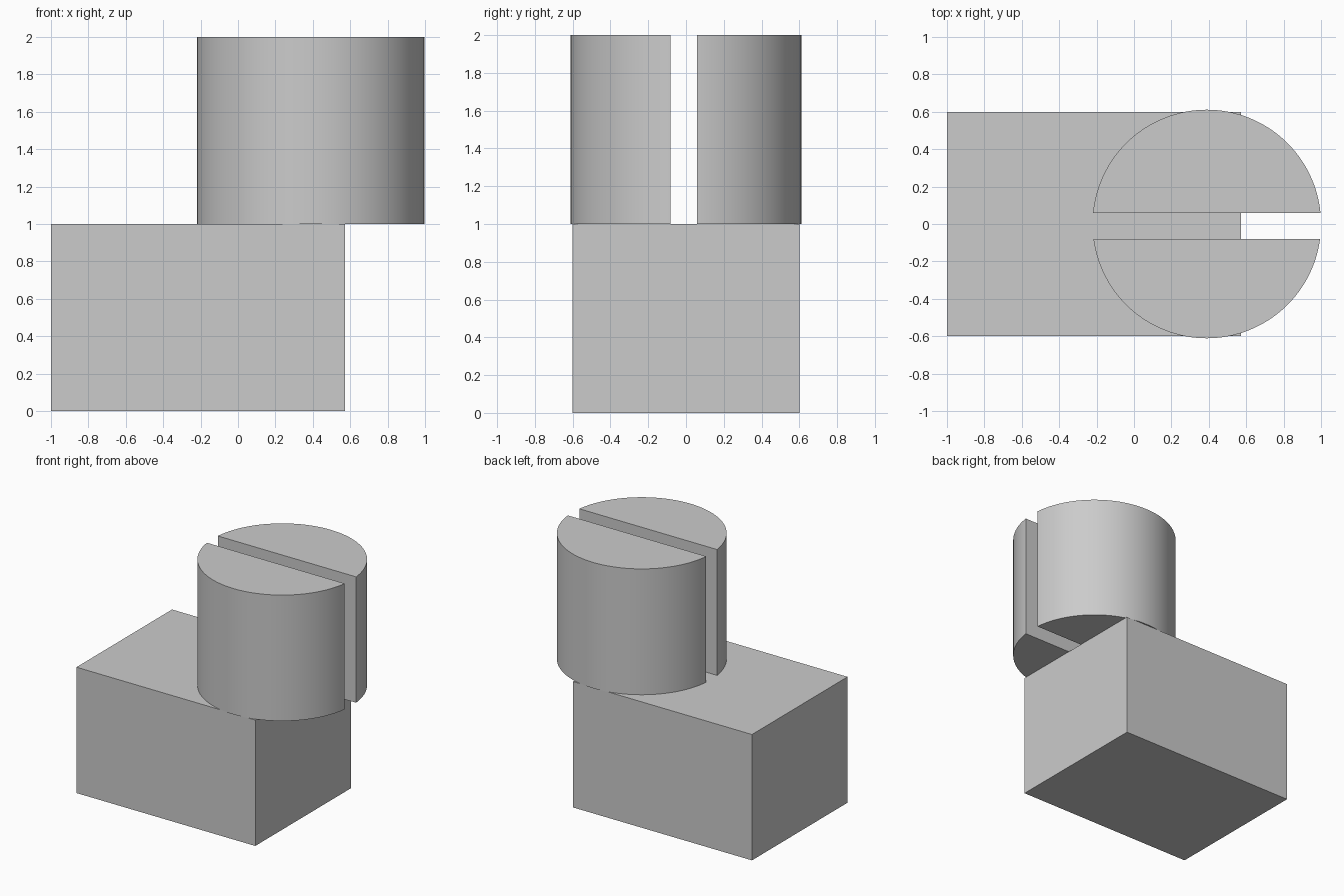
import bpy
import bmesh
from mathutils import Matrix

default = bpy.data.objects.get("Cube")
if default:
    bpy.data.objects.remove(default, do_unlink=True)

grey = bpy.data.materials.new("plain_grey")
grey.use_nodes = True
colour = (0.6, 0.6, 0.6, 1)
grey.diffuse_color = colour
grey.node_tree.nodes["Principled BSDF"].inputs["Base Color"].default_value = colour


def add_object(name, bm, smooth=False):
    bmesh.ops.recalc_face_normals(bm, faces=bm.faces)
    mesh = bpy.data.meshes.new(name)
    bm.to_mesh(mesh)
    bm.free()
    mesh.materials.append(grey)
    obj = bpy.data.objects.new(name, mesh)
    bpy.context.collection.objects.link(obj)
    if smooth:
        bpy.ops.object.select_all(action="DESELECT")
        obj.select_set(True)
        bpy.context.view_layer.objects.active = obj
        bpy.ops.object.shade_smooth_by_angle()
    return obj


# Rectangular base block
bm = bmesh.new()
bmesh.ops.create_cube(
    bm, size=1,
    matrix=Matrix.Translation((-0.214, 0, 0.5)) @ Matrix.Diagonal((1.572, 1.2, 1, 1)))
add_object("base_block", bm)


# Upright cylinder split by a full-depth slot: keep one side of each cut
def half_cylinder(name, cut_y, side):
    bm = bmesh.new()
    bmesh.ops.create_cone(
        bm, cap_ends=True, segments=128, radius1=0.611, radius2=0.611, depth=1,
        matrix=Matrix.Translation((0.389, 0, 1.5)))
    geom = bm.verts[:] + bm.edges[:] + bm.faces[:]
    bmesh.ops.bisect_plane(bm, geom=geom, plane_co=(0, cut_y, 0),
                           plane_no=(0, side, 0), clear_inner=True)
    # Close the flat slot wall
    rim = [e for e in bm.edges if e.is_boundary]
    bmesh.ops.holes_fill(bm, edges=rim, sides=0)
    add_object(name, bm, smooth=True)


half_cylinder("front_half_cylinder", -0.081, -1)
half_cylinder("back_half_cylinder", 0.059, 1)
